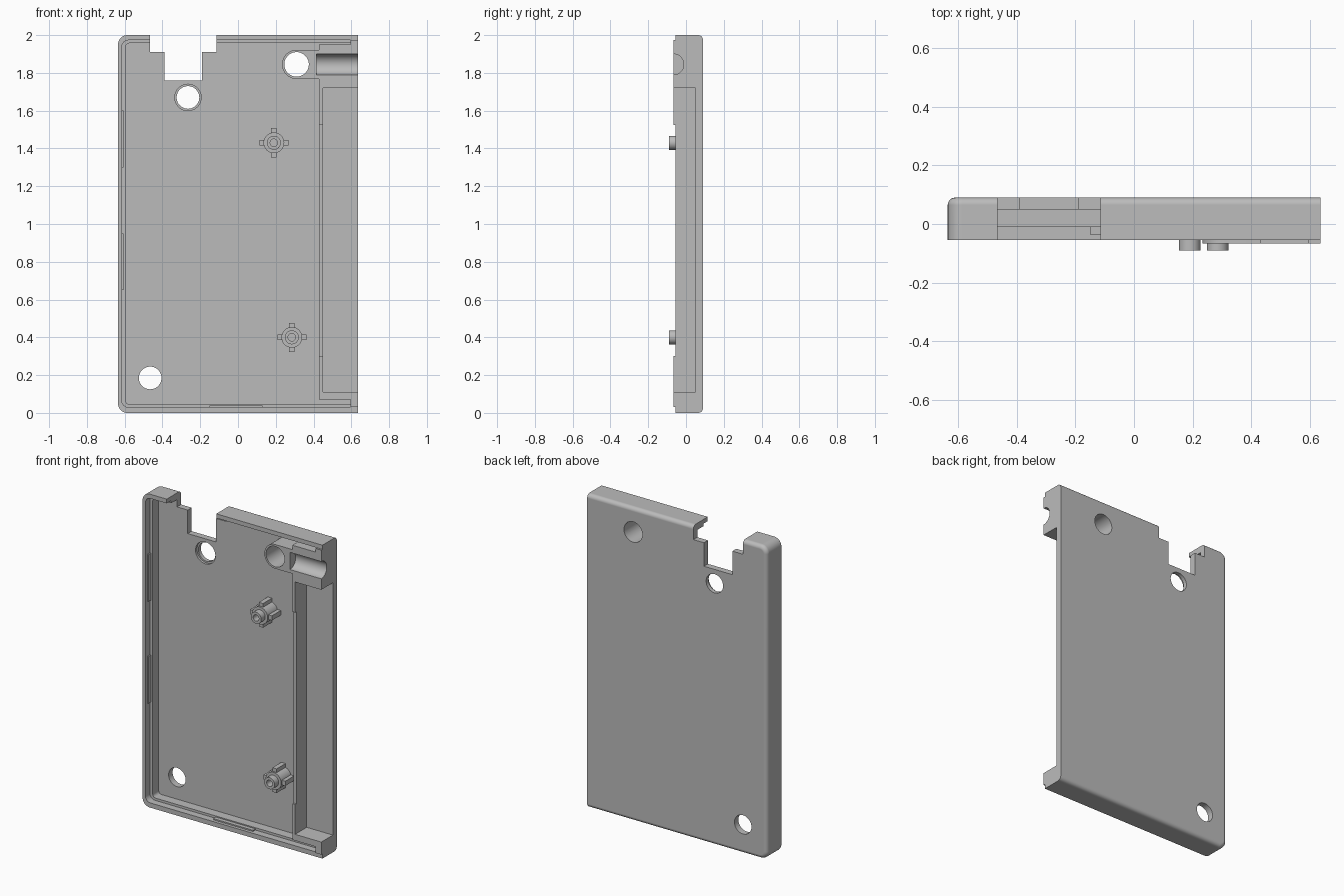
import bpy, bmesh, math
from mathutils import Matrix, Vector

cube = bpy.data.objects.get("Cube")
if cube:
    bpy.data.objects.remove(cube, do_unlink=True)

grey = bpy.data.materials.new("plain grey")
grey.use_nodes = True
colour = (0.5, 0.5, 0.5, 1)
grey.diffuse_color = colour
grey.node_tree.nodes["Principled BSDF"].inputs["Base Color"].default_value = colour

FLOOR, BACK, RIM, RAISED = 0.05, 0.09, -0.055, -0.067
SIDE, TOP = 0.635, 2.0


def finish(name, bm):
    bmesh.ops.recalc_face_normals(bm, faces=bm.faces[:])
    mesh = bpy.data.meshes.new(name)
    bm.to_mesh(mesh)
    bm.free()
    mesh.materials.append(grey)
    obj = bpy.data.objects.new(name, mesh)
    bpy.context.collection.objects.link(obj)
    return obj


def add_box(bm, x, y, z):
    size = Vector((x[1] - x[0], y[1] - y[0], z[1] - z[0]))
    mid = Vector((sum(x), sum(y), sum(z))) / 2
    bmesh.ops.create_cube(bm, size=1, matrix=Matrix.Translation(mid) @ Matrix.Diagonal(size).to_4x4())


def box(name, x, y, z, corner=0, fillet=0):
    """Box whose -x corners may be rounded, and whose back edge may be filleted."""
    bm = bmesh.new()
    add_box(bm, x, y, z)
    if corner:
        edges = [e for e in bm.edges if all(v.co.x < x[0] + 1e-4 for v in e.verts)
                 and abs(e.verts[0].co.y - e.verts[1].co.y) > 1e-4]
        bmesh.ops.bevel(bm, geom=edges, offset=corner, segments=8, profile=0.5, affect='EDGES')
    if fillet:
        edges = [e for e in bm.edges if all(v.co.y > y[1] - 1e-4 for v in e.verts)
                 and not all(v.co.x > x[1] - 1e-4 for v in e.verts)]
        bmesh.ops.bevel(bm, geom=edges, offset=fillet, segments=5, profile=0.5, affect='EDGES')
    return finish(name, bm)


def cylinder(name, x, z, r, y0, y1):
    bm = bmesh.new()
    mat = Matrix.Translation((x, (y0 + y1) / 2, z)) @ Matrix.Rotation(math.pi / 2, 4, 'X')
    bmesh.ops.create_cone(bm, cap_ends=True, segments=48, radius1=r, radius2=r, depth=y1 - y0, matrix=mat)
    return finish(name, bm)


def combine(obj, tool, operation='DIFFERENCE', keep=False):
    mod = obj.modifiers.new("combine", 'BOOLEAN')
    mod.operation, mod.solver, mod.object = operation, 'EXACT', tool
    bpy.context.view_layer.objects.active = obj
    bpy.ops.object.modifier_apply(modifier=mod.name)
    if not keep:
        bpy.data.objects.remove(tool, do_unlink=True)


# Tray: outer shell, main cavity and stepped rim, open at the +x side
tray = box("tray", (-SIDE, SIDE), (RIM, BACK), (0, TOP), corner=0.05, fillet=0.025)
combine(tray, box("cavity", (-0.595, 0.8), (-0.2, FLOOR), (0.045, 1.957), corner=0.02))
combine(tray, box("rim_step", (-0.615, 0.8), (-0.2, -0.01), (0.03, 1.973), corner=0.035))

# Connector notch in the top edge
combine(tray, box("wide_notch", (-0.465, -0.115), (-0.3, 0.3), (1.91, 2.2)))
combine(tray, box("narrow_notch", (-0.39, -0.19), (-0.3, 0.3), (1.76, 2.2)))

# Round holes in the floor, one with a counterbore
combine(tray, cylinder("lower_hole", -0.465, 0.185, 0.06, -0.2, 0.2))
combine(tray, cylinder("upper_hole", -0.265, 1.67, 0.06, -0.2, 0.2))
combine(tray, cylinder("counterbore", -0.265, 1.67, 0.07, -0.2, 0.065))

# End blocks beside the open channel
inner = (RAISED, FLOOR)
lower_block = box("lower_block", (0.43, SIDE), inner, (0.07, 0.11))
combine(lower_block, box("lower_tab", (0.595, SIDE), inner, (0.03, 0.09)), 'UNION')

# Upper block with eyelet and half-round cable groove
upper_block = box("upper_block", (0.43, SIDE), inner, (1.72, 1.95))
combine(upper_block, box("upper_tab", (0.595, SIDE), inner, (1.9, 1.973)), 'UNION')
combine(upper_block, box("eyelet_bridge", (0.31, 0.5), inner, (1.768, 1.922)), 'UNION')
combine(upper_block, cylinder("eyelet", 0.31, 1.845, 0.077, *inner), 'UNION')
eyelet_hole = cylinder("eyelet_hole", 0.31, 1.845, 0.065, -0.2, 0.2)
combine(upper_block, eyelet_hole, keep=True)
combine(tray, eyelet_hole)
groove = cylinder("groove", 0, 0, 0.055, 0, 0.4)
groove.matrix_world = Matrix.Translation((0.815, RAISED, 1.845)) @ Matrix.Rotation(math.pi / 2, 4, 'Z')
combine(upper_block, groove)

# Channel wall, raised at both ends
parts = [tray, lower_block, upper_block]
for name, front, z in (("channel_wall", RIM, (0.3, 1.525)),
                       ("channel_wall_lower", RAISED, (0.11, 0.3)),
                       ("channel_wall_upper", RAISED, (1.525, 1.72))):
    parts.append(box(name, (0.43, 0.45), (front, FLOOR), z))

# Snap ribs on the rim
for i, z in enumerate(((0.65, 0.95), (1.3, 1.6))):
    parts.append(box(f"side_snap_{i + 1}", (-0.615, -0.607), (-0.035, -0.01), z))
parts.append(box("bottom_snap", (-0.15, 0.13), (-0.035, -0.01), (0.03, 0.038)))


def standoff(name, x, z):
    """Stepped hollow post with four ribs."""
    bm = bmesh.new()
    profile = ((0.055, FLOOR), (0.055, -0.05), (0.037, -0.05), (0.037, -0.09),
               (0.02, -0.09), (0.02, 0), (0, 0))
    verts = [bm.verts.new((r, y, 0)) for r, y in profile]
    edges = [bm.edges.new(pair) for pair in zip(verts, verts[1:])]
    bmesh.ops.spin(bm, geom=verts + edges, cent=(0, 0, 0), axis=(0, 1, 0),
                   angle=math.tau, steps=32, use_duplicate=False)
    bmesh.ops.remove_doubles(bm, verts=bm.verts[:], dist=1e-4)
    ys = (-0.04, FLOOR)
    for side in (-1, 1):
        span = sorted((side * 0.045, side * 0.077))
        add_box(bm, span, ys, (-0.015, 0.015))
        add_box(bm, (-0.015, 0.015), ys, span)
    bmesh.ops.translate(bm, verts=bm.verts[:], vec=(x, 0, z))
    return finish(name, bm)


parts.append(standoff("upper_standoff", 0.19, 1.43))
parts.append(standoff("lower_standoff", 0.285, 0.4))

# Smooth the rounded surfaces, keep edges crisp
for obj in parts:
    bpy.ops.object.select_all(action='DESELECT')
    obj.select_set(True)
    bpy.context.view_layer.objects.active = obj
    bpy.ops.object.shade_smooth_by_angle(angle=math.radians(30))
    weighted = obj.modifiers.new("weighted normals", 'WEIGHTED_NORMAL')
    weighted.keep_sharp = True
